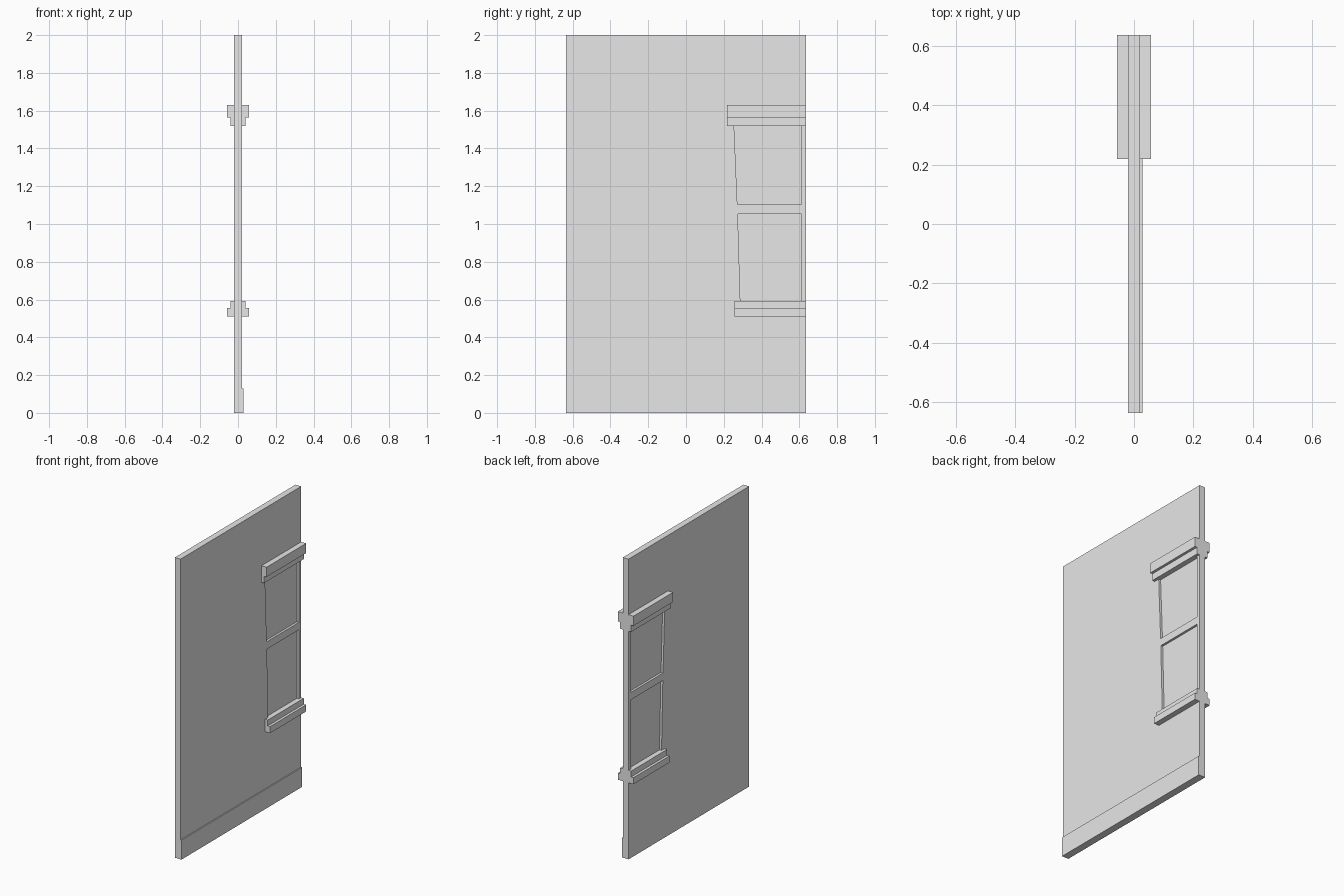
import bpy
import bmesh
from mathutils import Vector

cube = bpy.data.objects.get("Cube")
if cube:
    bpy.data.objects.remove(cube, do_unlink=True)

GREY = (0.8, 0.8, 0.8, 1.0)
plaster = bpy.data.materials.new("plain_grey")
plaster.use_nodes = True
plaster.diffuse_color = GREY
plaster.node_tree.nodes["Principled BSDF"].inputs["Base Color"].default_value = GREY

HALF_LENGTH = 0.635
HALF_WALL = 0.021
RECESS = 0.015


def prism(name, outline, offset):
    """Extrude a closed 3D outline along an offset."""
    bm = bmesh.new()
    face = bm.faces.new([bm.verts.new(p) for p in outline])
    result = bmesh.ops.extrude_face_region(bm, geom=[face], use_keep_orig=True)
    verts = [g for g in result["geom"] if isinstance(g, bmesh.types.BMVert)]
    bmesh.ops.translate(bm, verts=verts, vec=Vector(offset))
    bmesh.ops.recalc_face_normals(bm, faces=bm.faces)
    mesh = bpy.data.meshes.new(name)
    bm.to_mesh(mesh)
    bm.free()
    mesh.materials.append(plaster)
    obj = bpy.data.objects.new(name, mesh)
    bpy.context.collection.objects.link(obj)
    return obj


def along_wall(name, half_profile, start):
    """Mirror an (x, z) half profile and run it to the back end of the wall."""
    mirrored = [(-x, z) for x, z in reversed(half_profile)]
    outline = [(x, start, z) for x, z in half_profile + mirrored]
    return prism(name, outline, (0, HALF_LENGTH - start, 0))


# Wall slab
wall = along_wall("wall", [(HALF_WALL, 0), (HALF_WALL, 2)], -HALF_LENGTH)

# Tapered window panes, recessed into both faces
panes = {
    "upper_pane": [(0.272, 1.103), (0.611, 1.103), (0.611, 1.53), (0.254, 1.53)],
    "lower_pane": [(0.288, 0.58), (0.611, 0.58), (0.611, 1.053), (0.274, 1.053)],
}
for name, corners in panes.items():
    for side in (-1, 1):
        depth = side * (HALF_WALL - RECESS)
        cutter = prism(name + "_cutter", [(depth, y, z) for y, z in corners],
                       (side * 0.1, 0, 0))
        cutter.hide_render = True
        cut = wall.modifiers.new(name, "BOOLEAN")
        cut.operation = "DIFFERENCE"
        cut.solver = "EXACT"
        cut.object = cutter
        bpy.context.view_layer.objects.active = wall
        bpy.ops.object.modifier_apply(modifier=cut.name)
        bpy.data.objects.remove(cutter, do_unlink=True)

# Stepped lintel and sill through the wall
along_wall("window_lintel",
           [(0.04, 1.52), (0.04, 1.565), (0.0575, 1.565), (0.0575, 1.63)], 0.218)
along_wall("window_sill",
           [(0.0575, 0.51), (0.0575, 0.554), (0.04, 0.554), (0.04, 0.593)], 0.256)

# Skirting board on the right face only
prism("skirting_board",
      [(HALF_WALL, -HALF_LENGTH, 0), (0.028, -HALF_LENGTH, 0),
       (0.028, -HALF_LENGTH, 0.13), (HALF_WALL, -HALF_LENGTH, 0.13)],
      (0, 2 * HALF_LENGTH, 0))
